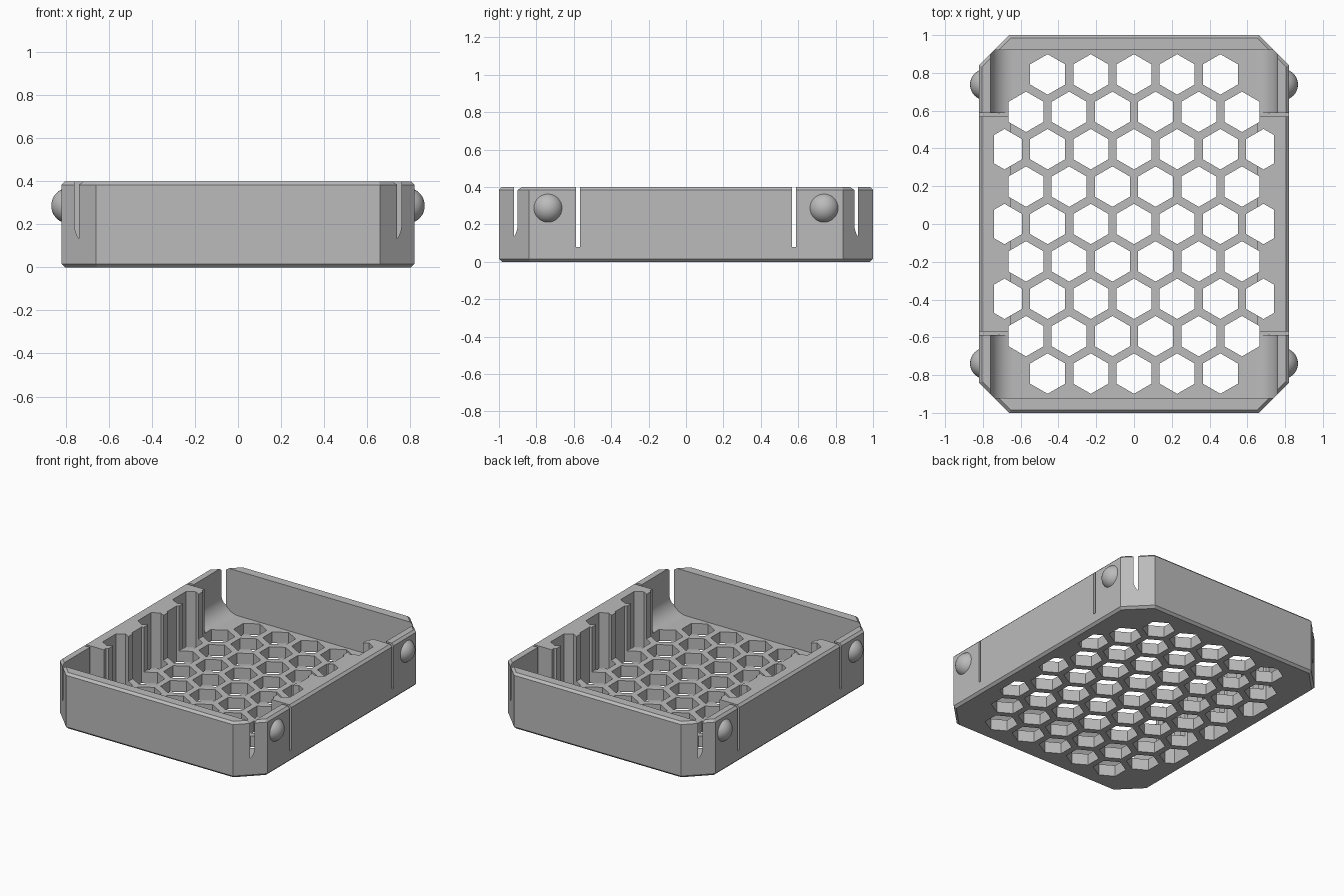
import bpy, bmesh, math
from mathutils import Vector

cube = bpy.data.objects.get("Cube")
if cube:
    bpy.data.objects.remove(cube)

# Main sizes
HX, HY, H = 0.82, 1.0, 0.40        # half width, half depth, height
CORNER, BEVEL = 0.16, 0.016        # corner cut, edge bevel
FLOOR = 0.08
ARM_IN, MID_IN, END_IN = 0.76, 0.65, 0.92   # inner faces of the walls
SLOT_A, SLOT_B = 0.568, 0.587      # slot beside each spring arm
FILLET = 0.12
PITCH, HEX_R, HEX_LIMIT = 0.2286, 0.107, 0.74

grey = bpy.data.materials.new("plain grey")
grey.use_nodes = True
GREY = (0.5, 0.5, 0.5, 1)
grey.diffuse_color = GREY
grey.node_tree.nodes["Principled BSDF"].inputs["Base Color"].default_value = GREY


def make_object(name, bm):
    bmesh.ops.recalc_face_normals(bm, faces=bm.faces)
    mesh = bpy.data.meshes.new(name)
    bm.to_mesh(mesh)
    bm.free()
    mesh.materials.append(grey)
    obj = bpy.data.objects.new(name, mesh)
    bpy.context.collection.objects.link(obj)
    return obj


def loft(bm, rings):
    """Closed solid through rings of equal length."""
    loops = [[bm.verts.new(p) for p in ring] for ring in rings]
    n = len(loops[0])
    for a, b in zip(loops, loops[1:]):
        for i in range(n):
            j = (i + 1) % n
            bm.faces.new((a[i], a[j], b[j], b[i]))
    bm.faces.new(loops[0][::-1])
    bm.faces.new(loops[-1])


def box(bm, x, y0, y1, z0, z1):
    loft(bm, [[(-x, y0, z), (x, y0, z), (x, y1, z), (-x, y1, z)] for z in (z0, z1)])


def combine(target, tool, operation):
    mod = target.modifiers.new("combine", 'BOOLEAN')
    mod.operation = operation
    mod.solver = 'EXACT'
    mod.object = tool
    bpy.context.view_layer.objects.active = target
    bpy.ops.object.modifier_apply(modifier=mod.name)
    bpy.data.objects.remove(tool)


def octagon(inset, z):
    x, y = HX - inset, HY - inset
    c = CORNER - inset * (2 - math.sqrt(2))
    return [(x, c - y, z), (x, y - c, z), (x - c, y, z), (c - x, y, z),
            (-x, y - c, z), (-x, c - y, z), (c - x, -y, z), (x - c, -y, z)]


# Outer shell with cut corners and bevelled rims
bm = bmesh.new()
loft(bm, [octagon(BEVEL, 0), octagon(0, BEVEL), octagon(0, H - BEVEL), octagon(BEVEL, H)])
tray = make_object("tray", bm)

# Snap bumps on the four spring arms
for sx in (-1, 1):
    for sy in (-1, 1):
        bm = bmesh.new()
        bmesh.ops.create_uvsphere(bm, u_segments=40, v_segments=24, radius=0.083)
        bmesh.ops.translate(bm, verts=bm.verts, vec=(sx * 0.785, sy * 0.738, 0.287))
        combine(tray, make_object("snap_bump", bm), 'UNION')

# End cavities: rounded along the sides, breaking through the cut corners
arc = [(ARM_IN - FILLET + FILLET * math.sin(a), FLOOR + FILLET * (1 - math.cos(a)))
       for a in (math.radians(90 * i / 16) for i in range(17))]
profile = arc + [(ARM_IN, H + 0.1)]
profile += [(-x, z) for x, z in reversed(profile)]
for s in (-1, 1):
    bm = bmesh.new()
    loft(bm, [[(x, s * y, z) for x, z in profile] for y in (SLOT_A + 0.005, END_IN)])
    combine(tray, make_object("end_cavity", bm), 'DIFFERENCE')

# Middle cavity and the slots freeing the arms
bm = bmesh.new()
box(bm, MID_IN, -SLOT_B, SLOT_B, FLOOR, H + 0.1)
combine(tray, make_object("middle_cavity", bm), 'DIFFERENCE')
for y0, y1 in ((SLOT_A, SLOT_B), (-SLOT_B, -SLOT_A)):
    bm = bmesh.new()
    box(bm, 1, y0, y1, FLOOR, H + 0.1)
    combine(tray, make_object("arm_slot", bm), 'DIFFERENCE')

# Honeycomb holes, also grooving the thick side walls
bm = bmesh.new()
for row in range(-4, 5):
    count = 6 if row % 2 else (5 if abs(row) == 4 else 7)
    cy = row * PITCH * math.sqrt(3) / 2
    for i in range(count):
        cx = (i - (count - 1) / 2) * PITCH
        ring = [(cx + HEX_R * math.sin(k * math.pi / 3), cy + HEX_R * math.cos(k * math.pi / 3))
                for k in range(6)]
        loft(bm, [[(x, y, z) for x, y in ring] for z in (-0.1, H + 0.2)])
for s in (-1, 1):
    cut = bmesh.ops.bisect_plane(bm, geom=bm.verts[:] + bm.edges[:] + bm.faces[:],
                                 plane_co=(s * HEX_LIMIT, 0, 0), plane_no=(s, 0, 0),
                                 clear_outer=True)
    bmesh.ops.holes_fill(bm, edges=[e for e in bm.edges if e.is_boundary])
combine(tray, make_object("honeycomb", bm), 'DIFFERENCE')

# Smooth the bumps and fillets, keep the rest crisp
bpy.ops.object.select_all(action='DESELECT')
tray.select_set(True)
bpy.context.view_layer.objects.active = tray
bpy.ops.object.shade_smooth_by_angle(angle=math.radians(25))
